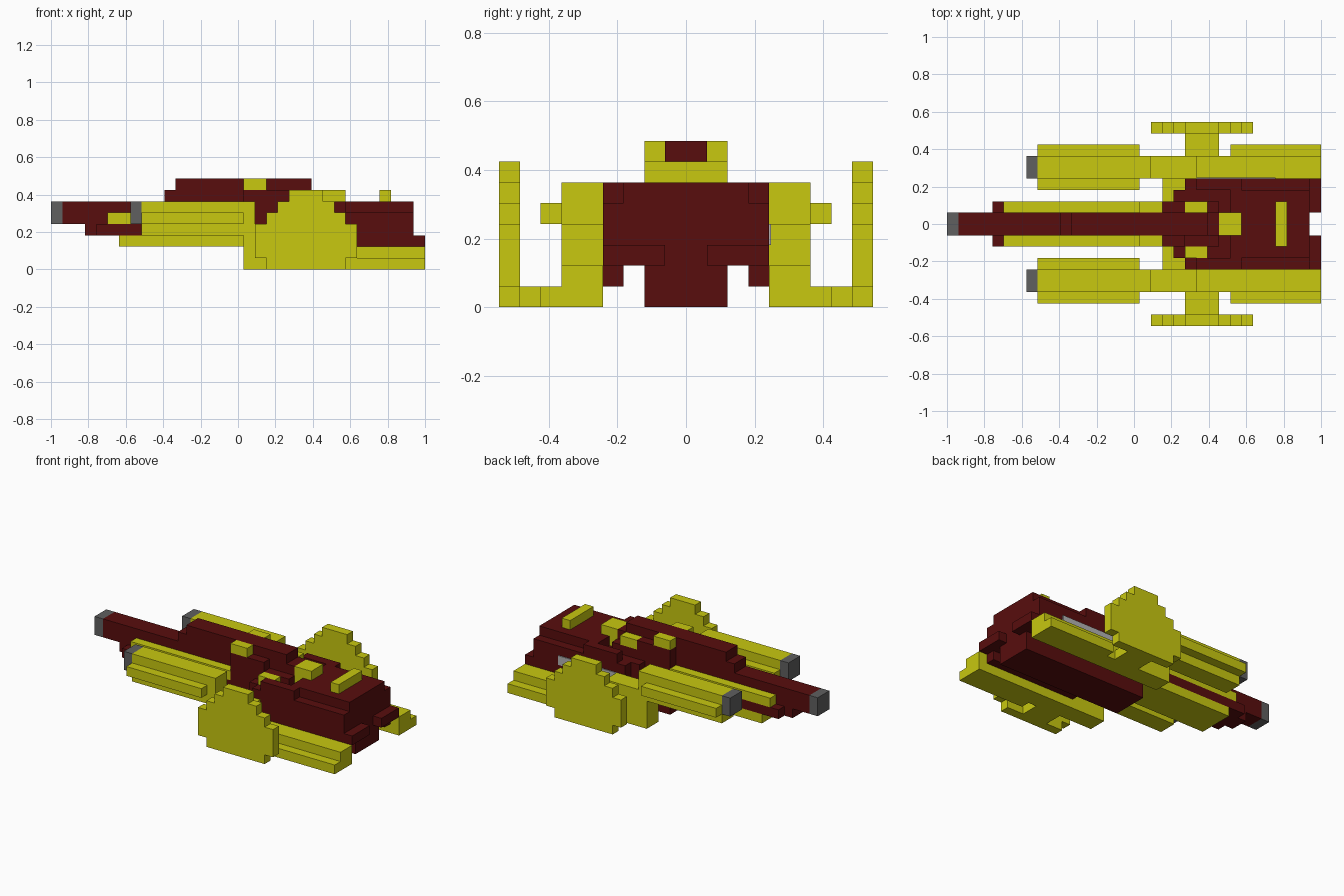
import bpy, bmesh

if "Cube" in bpy.data.objects:
    bpy.data.objects.remove(bpy.data.objects["Cube"])

U = 2 / 33  # one block of the blocky grid


def material(name, rgb):
    m = bpy.data.materials.new(name)
    m.diffuse_color = (*rgb, 1)
    m.use_nodes = True
    m.node_tree.nodes["Principled BSDF"].inputs["Base Color"].default_value = m.diffuse_color
    return m


YELLOW = material("yellow", (0.58, 0.58, 0.005))
RED = material("dark red", (0.098, 0.004, 0.004))
GREY = material("muzzle grey", (0.115, 0.115, 0.115))
LIGHT = material("light grey", (0.45, 0.45, 0.45))


def part(name, mat, boxes, mirror=False):
    """Boxes in grid units: x0, x1, y0, y1, z0, z1 (x counted from the nose)."""
    bm = bmesh.new()
    for x0, x1, y0, y1, z0, z1 in boxes:
        spans = [(y0, y1), (-y1, -y0)] if mirror else [(y0, y1)]
        for a, b in spans:
            vs = bmesh.ops.create_cube(bm, size=1)["verts"]
            for v in vs:
                v.co.x = -1 + U * (x0 if v.co.x < 0 else x1)
                v.co.y = U * (a if v.co.y < 0 else b)
                v.co.z = U * (z0 if v.co.z < 0 else z1)
    me = bpy.data.meshes.new(name)
    bm.to_mesh(me)
    bm.free()
    me.materials.append(mat)
    ob = bpy.data.objects.new(name, me)
    bpy.context.collection.objects.link(ob)


# Central gun and spine
part("main_muzzle", GREY, [(0, 1, -1, 1, 4, 6)])
part("main_barrel", RED, [(1, 18, -1, 1, 4, 6), (3, 18, -1, 1, 3, 4), (4, 18, -2, 2, 3, 4)])
part("spine", RED, [(10, 24, -1, 1, 6, 7), (11, 23, -1, 1, 7, 8), (17, 21, -2, 2, 6, 7)])
part("barrel_rails", YELLOW, [(5, 17, 1, 2, 4, 5)], mirror=True)
part("barrel_underplate", YELLOW, [(6, 17, -2, 2, 2, 3)])

# Hull, stepped from nose to tail
part("hull", RED, [
    (17, 20, -2, 2, 2, 6), (20, 21, -3, 3, 3, 5), (21, 32, -4, 4, 2, 5),
    (20, 24, -2, 2, 5, 6), (25, 32, -3, 3, 5, 6)])
part("hull_shoulders", RED, [(22, 26, 3, 4, 5, 6), (21, 32, 3, 4, 1, 2), (32, 33, 1, 4, 2, 3)], mirror=True)
part("keel", RED, [(17, 32, -2, 2, 0, 2)])
part("side_pipe", LIGHT, [(22, 29, 3.9, 4.1, 3, 4)])

# Yellow deck fittings
part("spine_blocks", YELLOW, [(17, 19, 1, 2, 7, 8)], mirror=True)
part("deck_pads", YELLOW, [(21, 23, 1, 2, 6, 7), (21, 23, -3, -2, 5, 6)])
part("hatch", YELLOW, [(24, 26, -1, 1, 5, 7)])
part("rear_bar", YELLOW, [(29, 30, -2, 2, 6, 7)])

# Side guns
part("side_muzzles", GREY, [(7, 8, 4, 6, 4, 6)], mirror=True)
part("side_barrels", YELLOW, [(8, 18, 4, 6, 3, 6), (8, 17, 3, 7, 4, 5)], mirror=True)

# Side skids, struts and arms
part("side_skids", YELLOW, [
    (17, 22, 4, 6, 0, 4), (22, 33, 4, 6, 0, 2), (25, 33, 6, 7, 0, 1)], mirror=True)
part("hull_struts", YELLOW, [(19, 21, 2, 4, 2, 3)], mirror=True)
part("shield_arms", YELLOW, [(21, 24, 6, 8, 0, 1)], mirror=True)

# Outer shield plates, stepped outline
part("shields", YELLOW, [
    (19, 26, 8, 9, 0, 1), (18, 27, 8, 9, 1, 4), (19, 26, 8, 9, 4, 5),
    (20, 25, 8, 9, 5, 6), (21, 24, 8, 9, 6, 7)], mirror=True)
